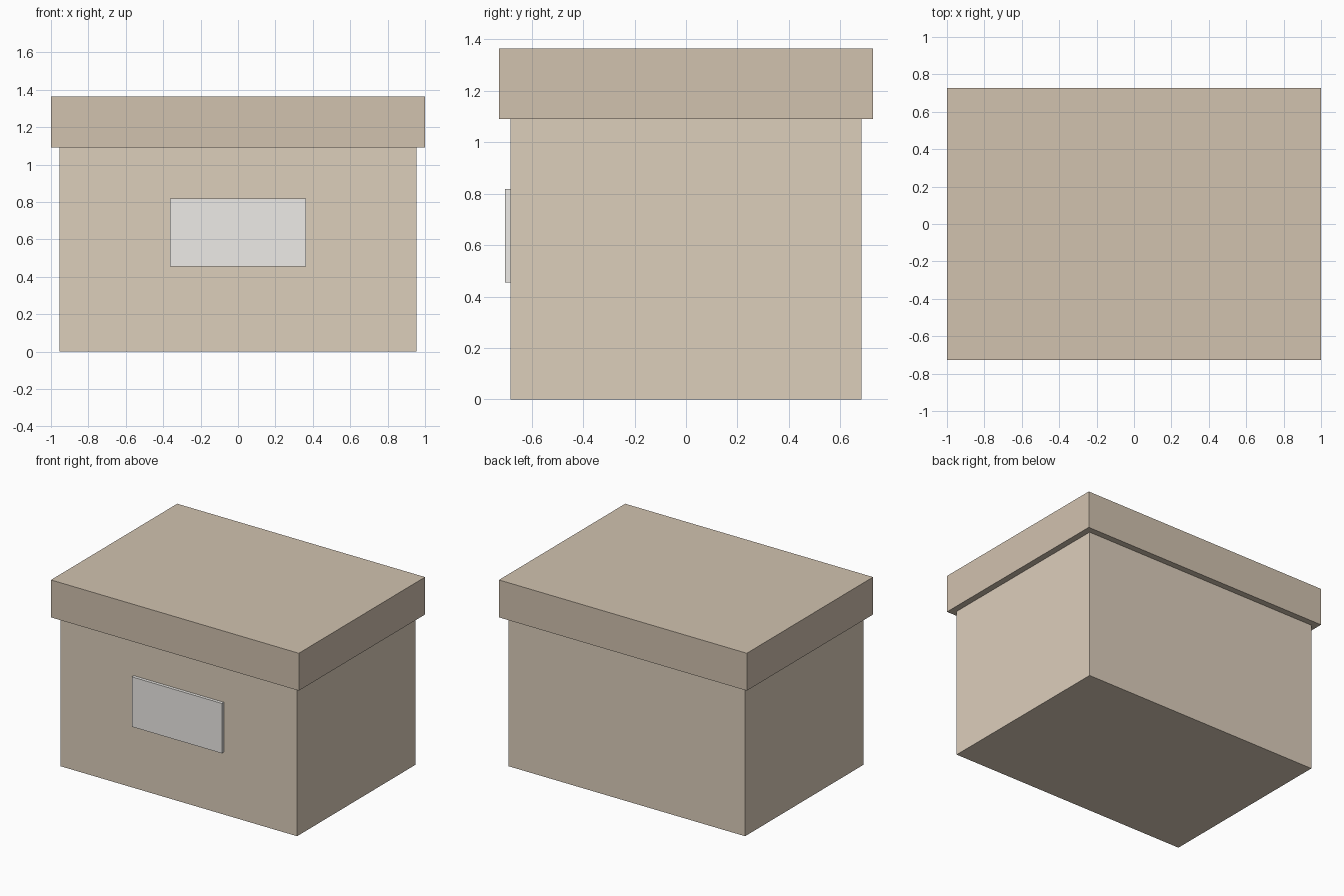
import bpy
import bmesh
from mathutils import Matrix, Vector

if "Cube" in bpy.data.objects:
    bpy.data.objects.remove(bpy.data.objects["Cube"])


def material(name, rgb):
    mat = bpy.data.materials.new(name)
    mat.diffuse_color = (*rgb, 1.0)
    mat.use_nodes = True
    mat.node_tree.nodes["Principled BSDF"].inputs["Base Color"].default_value = mat.diffuse_color
    return mat


def box(name, size, centre, mat):
    bm = bmesh.new()
    bmesh.ops.create_cube(
        bm, size=1.0,
        matrix=Matrix.Translation(centre) @ Matrix.Diagonal((*size, 1.0)))
    mesh = bpy.data.meshes.new(name)
    bm.to_mesh(mesh)
    bm.free()
    mesh.materials.append(mat)
    obj = bpy.data.objects.new(name, mesh)
    bpy.context.collection.objects.link(obj)
    return obj


WIDTH, DEPTH, HEIGHT = 1.909, 1.364, 1.091
OVERHANG, LID_HEIGHT = 0.0455, 0.273
LABEL_OUT = 0.0227

cardboard = material("cardboard", (0.72, 0.62, 0.50))
dark_cardboard = material("dark_cardboard", (0.64, 0.54, 0.43))
paper = material("paper", (0.85, 0.83, 0.80))

# Box body
box("box_body", (WIDTH, DEPTH, HEIGHT), Vector((0, 0, HEIGHT / 2)), cardboard)

# Overhanging lid resting on the body
box("lid", (WIDTH + 2 * OVERHANG, DEPTH + 2 * OVERHANG, LID_HEIGHT),
    Vector((0, 0, HEIGHT + LID_HEIGHT / 2)), dark_cardboard)

# Blank label plate, half sunk into the front face
box("front_label", (0.727, 2 * LABEL_OUT, 0.364),
    Vector((0, -DEPTH / 2, 0.637)), paper)
